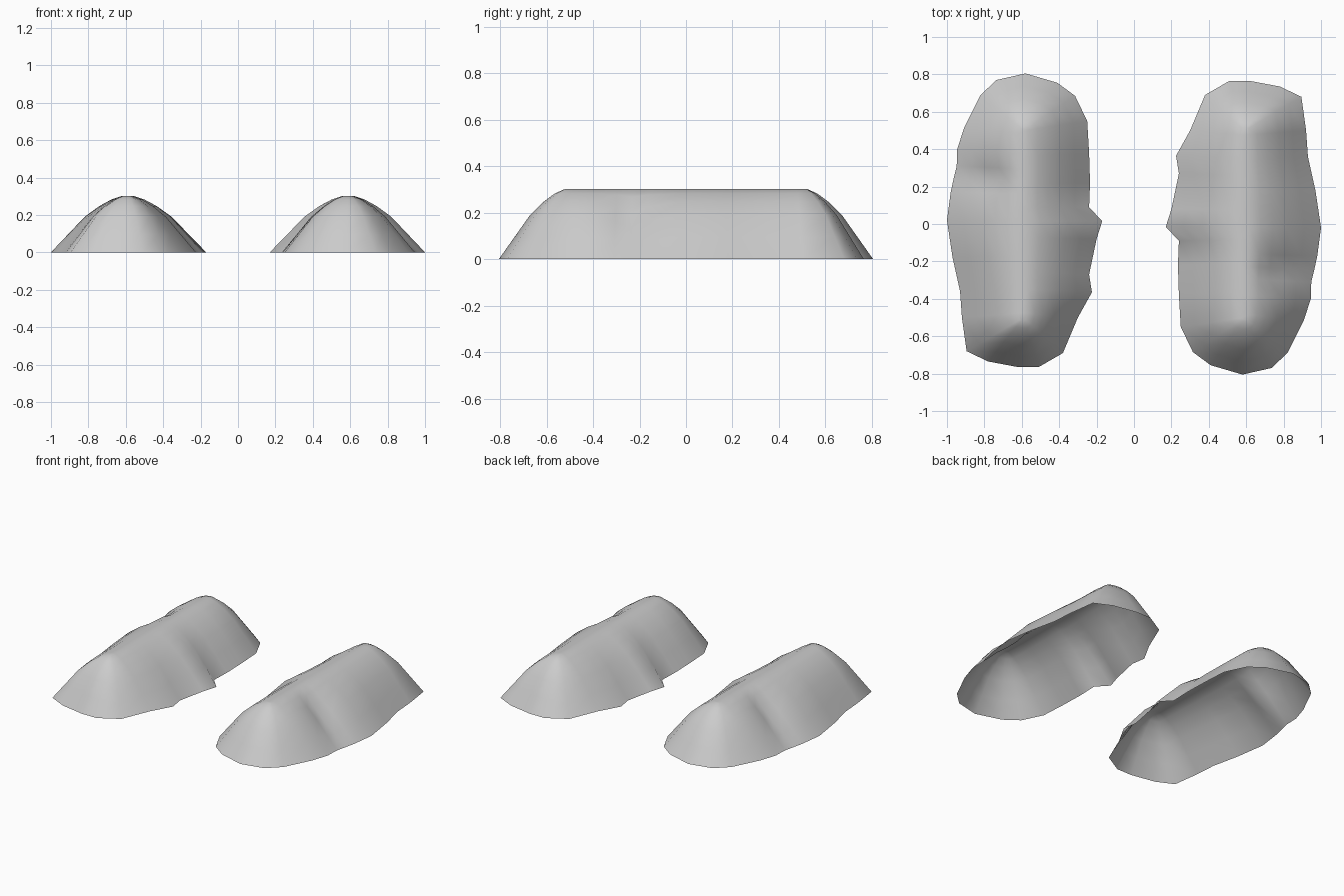
import bpy, bmesh
from mathutils import Vector, Matrix

if "Cube" in bpy.data.objects:
    bpy.data.objects.remove(bpy.data.objects["Cube"])

# Ground outline of the left mound, clockwise from the back
OUTLINE = [(-.58, .805), (-.41, .755), (-.315, .685), (-.25, .55), (-.24, .38),
           (-.235, .22), (-.24, .09), (-.17, .015), (-.2, -.08), (-.24, -.27),
           (-.225, -.365), (-.3, -.5), (-.38, -.69), (-.51, -.765), (-.62, -.765),
           (-.78, -.735), (-.895, -.68), (-.92, -.5), (-.93, -.36), (-.97, -.18),
           (-1, .02), (-.98, .17), (-.965, .24), (-.948, .31), (-.945, .4),
           (-.91, .51), (-.82, .69), (-.735, .77)]
# Slope profile: fraction of the way from outline to ridge, height
PROFILE = [(0, 0), (.22, .095), (.44, .19), (.63, .247), (.79, .283), (.93, .302)]
# How far each ring sinks at the side gully
GULLY = [0, .03, .06, .05, .015, 0]
RIDGE_X, RIDGE_Y = -.59, .5


def mound(name, turn):
    bm = bmesh.new()
    rings = []
    for (t, z), dip in zip(PROFILE, GULLY):
        ring = []
        for x, y in OUTLINE:
            ridge_y = max(-RIDGE_Y, min(RIDGE_Y, y * .95))
            sink = 0
            if x < -.9:
                sink = dip * max(0, 1 - abs(y - .24) / .12)
            p = Vector((x, y, z - sink)).lerp(Vector((RIDGE_X, ridge_y, z - sink)), t)
            ring.append(bm.verts.new(p))
        rings.append(ring)
    n = len(OUTLINE)
    for a, b in zip(rings, rings[1:]):
        for i in range(n):
            j = (i + 1) % n
            bm.faces.new((a[j], a[i], b[i], b[j]))
    # Narrow cap along the ridge; underside stays open
    bm.faces.new(list(reversed(rings[-1])))
    bmesh.ops.triangulate(bm, faces=[f for f in bm.faces if len(f.verts) > 4])
    bm.transform(Matrix.Rotation(turn, 4, 'Z'))
    for f in bm.faces:
        f.smooth = True
    mesh = bpy.data.meshes.new(name)
    bm.to_mesh(mesh)
    bm.free()
    bpy.context.collection.objects.link(bpy.data.objects.new(name, mesh))


# The right mound is the left one turned half a circle about the centre
mound("left_mound", 0)
mound("right_mound", 3.14159265)
